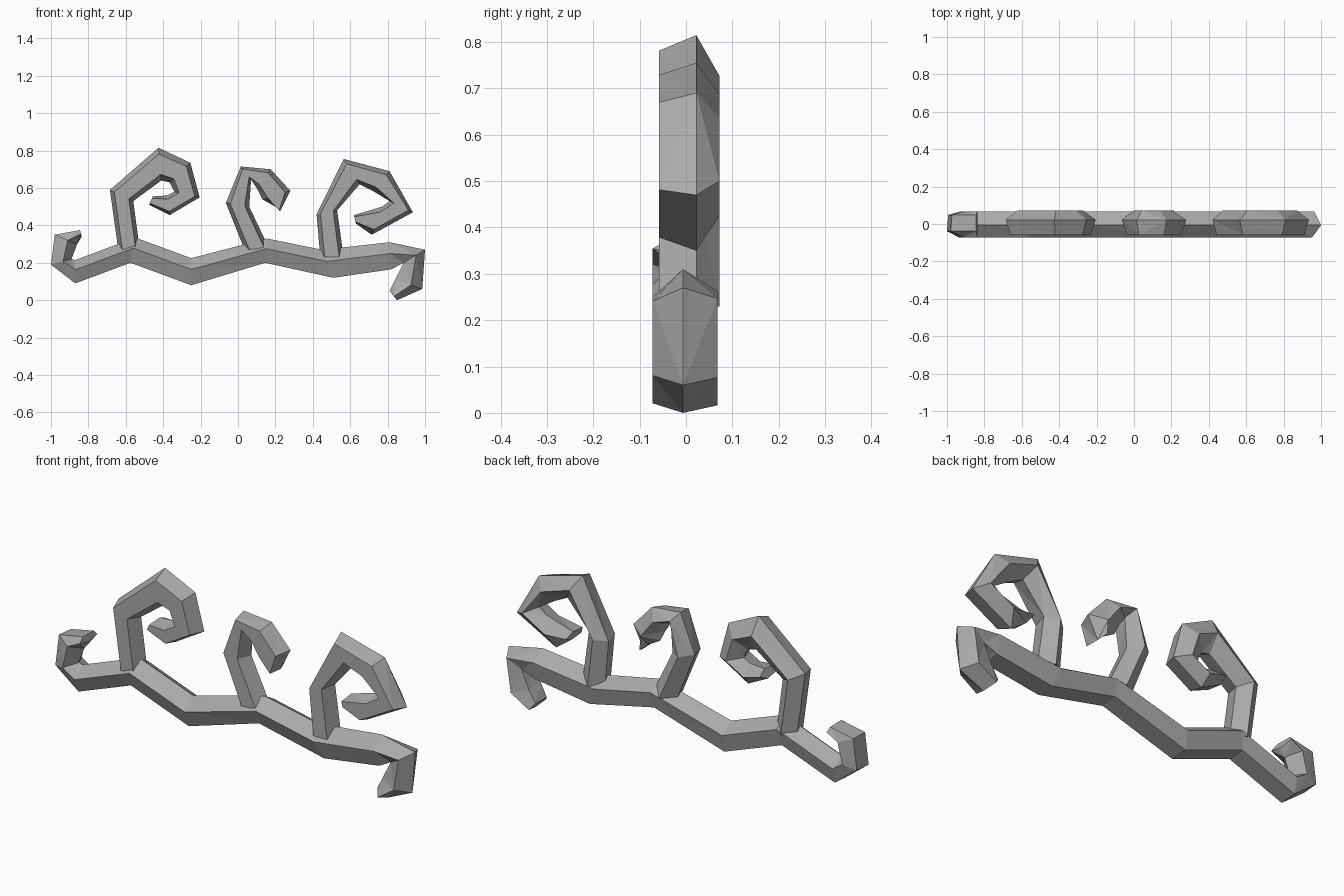
import bpy, bmesh, math

cube = bpy.data.objects.get("Cube")
if cube:
    bpy.data.objects.remove(cube)

GREY = (0.4, 0.4, 0.4, 1)
mat = bpy.data.materials.new("plain_grey")
mat.use_nodes = True
mat.diffuse_color = GREY
mat.node_tree.nodes["Principled BSDF"].inputs["Base Color"].default_value = GREY

SIDES = 5
DEPTH = 0.072


def branch(name, rings, phase):
    """Faceted tube; each ring is given by its outer and inner edge in x and z."""
    angles = [math.radians(phase) + math.tau * k / SIDES for k in range(SIDES)]
    high = max(math.sin(a) for a in angles)
    low = min(math.sin(a) for a in angles)
    wide = max(abs(math.cos(a)) for a in angles)
    bm = bmesh.new()
    loops = []
    for ox, oz, ix, iz in rings:
        loop = []
        for a in angles:
            t = (math.sin(a) - low) / (high - low)
            loop.append(bm.verts.new((ix + (ox - ix) * t,
                                      DEPTH * math.cos(a) / wide,
                                      iz + (oz - iz) * t)))
        loops.append(loop)
    for p, q in zip(loops, loops[1:]):
        for k in range(SIDES):
            n = (k + 1) % SIDES
            bm.faces.new((p[k], p[n], q[n], q[k]))
    bm.faces.new(loops[0])
    bm.faces.new(loops[-1])
    bmesh.ops.triangulate(bm, faces=bm.faces)
    bmesh.ops.recalc_face_normals(bm, faces=bm.faces)
    mesh = bpy.data.meshes.new(name)
    bm.to_mesh(mesh)
    bm.free()
    mesh.materials.append(mat)
    obj = bpy.data.objects.new(name, mesh)
    bpy.context.collection.objects.link(obj)
    return obj


# Main zigzag stem with a hook up at one end and down at the other
branch("main_stem", [
    (-.835, .34, -.845, .375), (-.86, .3, -.98, .35), (-.89, .22, -1, .19),
    (-.87, .215, -.87, .09), (-.55, .335, -.575, .2), (-.25, .225, -.25, .08),
    (.155, .33, .145, .2), (.45, .27, .51, .12), (.81, .31, .82, .165),
    (1, .27, .885, .2), (.985, .06, .84, .11), (.85, 0, .81, .05)], 95)

# Three curled tendrils
branch("right_tendril", [
    (-.64, .27, -.525, .27), (-.685, .59, -.56, .53), (-.425, .815, -.41, .64),
    (-.255, .735, -.365, .63), (-.205, .55, -.34, .58), (-.365, .455, -.38, .56),
    (-.475, .51, -.455, .555)], 72)
branch("middle_tendril", [
    (.035, .27, .165, .28), (-.065, .52, .06, .5), (.015, .715, .07, .645),
    (.175, .7, .1, .6), (.28, .585, .13, .54), (.225, .475, .2, .5)], 72)
branch("left_tendril", [
    (.44, .23, .565, .23), (.42, .46, .53, .48), (.565, .755, .65, .62),
    (.81, .69, .72, .585), (.935, .47, .81, .53), (.715, .35, .77, .5),
    (.63, .41, .62, .455)], 72)
